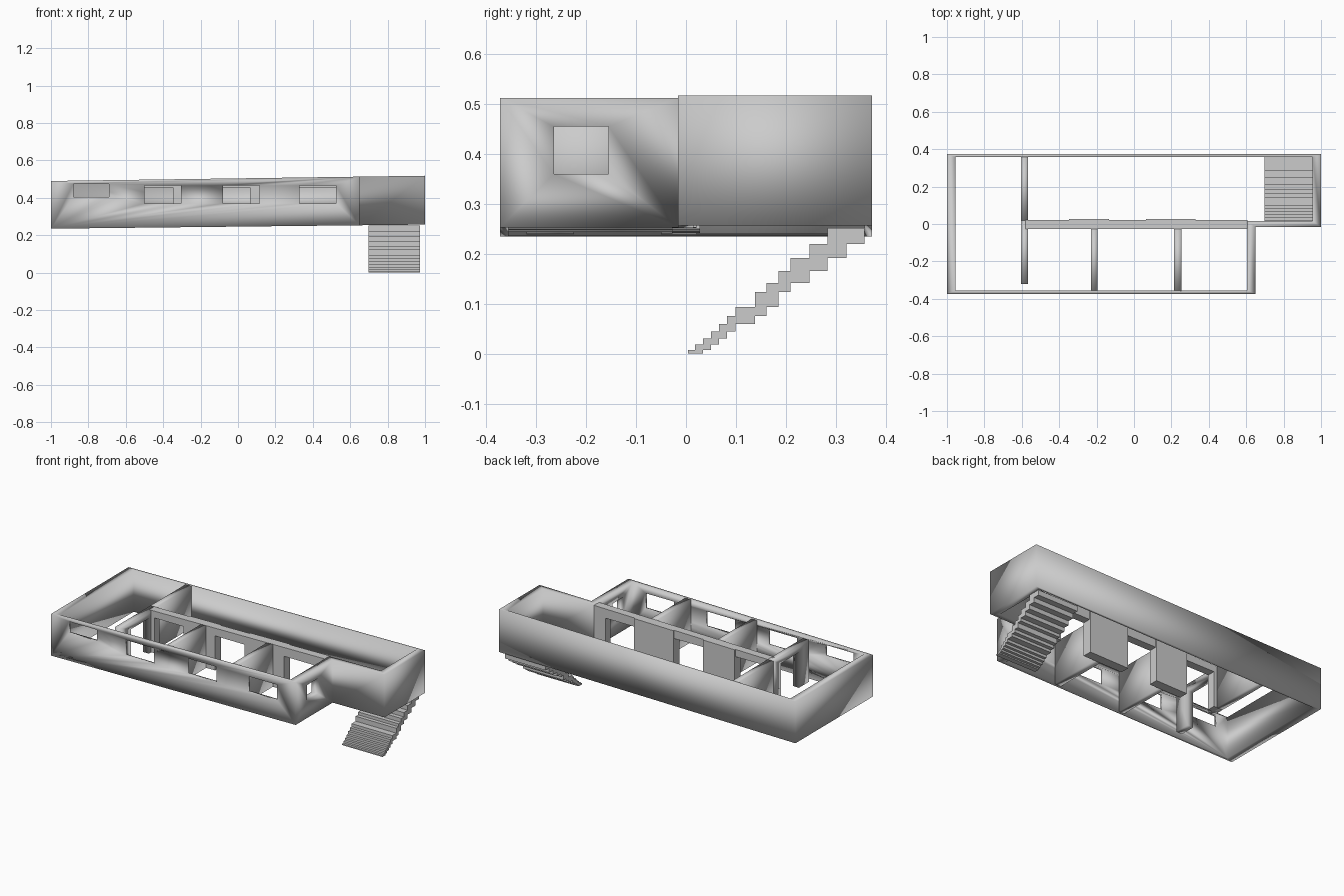
import bpy, bmesh

if "Cube" in bpy.data.objects:
    bpy.data.objects.remove(bpy.data.objects["Cube"])

grey = bpy.data.materials.new("plain_grey")
grey.diffuse_color = (0.6, 0.6, 0.6, 1)
grey.use_nodes = True
grey.node_tree.nodes["Principled BSDF"].inputs["Base Color"].default_value = grey.diffuse_color


def low(x):
    return 0.246 + 0.011 * x


def high(x):
    return 0.504 + 0.014 * x


def finish(bm, name):
    bmesh.ops.recalc_face_normals(bm, faces=bm.faces[:])
    me = bpy.data.meshes.new(name)
    bm.to_mesh(me)
    bm.free()
    me.materials.append(grey)
    ob = bpy.data.objects.new(name, me)
    bpy.context.collection.objects.link(ob)
    return ob


def smooth(ob):
    for p in ob.data.polygons:
        p.use_smooth = True


def add_box(bm, x0, x1, y0, y1, z0, z1):
    vs = bmesh.ops.create_cube(bm, size=1)["verts"]
    for v in vs:
        v.co.x = x1 if v.co.x > 0 else x0
        v.co.y = y1 if v.co.y > 0 else y0
        v.co.z = z1 if v.co.z > 0 else z0
    return vs


def wall(name, x0, x1, y0, y1):
    """Wall block following the slight slope of the storey."""
    bm = bmesh.new()
    for v in add_box(bm, x0, x1, y0, y1, 0, 1):
        v.co.z = high(v.co.x) if v.co.z > 0.5 else low(v.co.x)
    return finish(bm, name)


def cut(ob, boxes):
    """Cut box-shaped openings through a wall."""
    bm = bmesh.new()
    for b in boxes:
        add_box(bm, *b)
    cutter = finish(bm, "opening_cutter")
    cutter.hide_render = True
    mod = ob.modifiers.new("openings", 'BOOLEAN')
    mod.operation = 'DIFFERENCE'
    mod.solver = 'EXACT'
    mod.object = cutter
    bpy.context.view_layer.objects.active = ob
    bpy.ops.object.modifier_apply(modifier=mod.name)
    bpy.data.objects.remove(cutter)


# outer wall: L-shaped ring, softly shaded all round
outer = [(-1, -.373), (.65, -.373), (.65, -.016), (1, -.016), (1, .373), (-1, .373)]
inner = [(-.955, -.356), (.605, -.356), (.605, .015), (.955, .015), (.955, .358), (-.955, .358)]
bm = bmesh.new()
loops = [[bm.verts.new((x, y, f(x))) for x, y in pts]
         for pts, f in ((outer, low), (outer, high), (inner, high), (inner, low))]
for k in range(4):
    a, b = loops[k], loops[(k + 1) % 4]
    for i in range(6):
        j = (i + 1) % 6
        bm.faces.new((a[i], a[j], b[j], b[i]))
outer_wall = finish(bm, "outer_wall")

# windows: four at the front, one on the right
windows = [(-.88, -.69, -.5, -.3, .405, .475)]
windows += [(x, x + .195, -.5, -.3, .37, .465) for x in (-.5, -.08, .33)]
windows.append((.55, .7, -.265, -.155, .36, .455))
cut(outer_wall, windows)
smooth(outer_wall)

# long corridor wall with three doorways
corridor_wall = wall("corridor_wall", -.58, .607, -.028, .021)
cut(corridor_wall, [(x0, x1, -.1, .1, .1, .455)
                    for x0, x1 in ((-.545, -.348), (-.135, .065), (.33, .53))])

# thin panels on the corridor side between the doorways
for i, (x0, x1) in enumerate(((-.348, -.135), (.065, .33))):
    wall(f"corridor_panel_{i}", x0, x1, .02, .028)

# cross walls between rooms
smooth(wall("room_wall_left", -.23, -.195, -.357, -.027))
smooth(wall("room_wall_right", .215, .255, -.357, -.027))
smooth(wall("end_wall_back", -.605, -.566, .02, .359))
end_wall = wall("end_wall_front", -.605, -.566, -.32, .02)
cut(end_wall, [(-.7, -.5, -.225, -.05, .1, .455)])
smooth(end_wall)

# staircase: zigzag of overlapping steps, (y start, top z)
steps = [(.004, .007), (.018, .018), (.034, .030), (.050, .044), (.066, .060),
         (.082, .076), (.099, .094), (.138, .124), (.161, .142), (.185, .166),
         (.210, .192), (.248, .220), (.284, .252)]
ends = [s[0] for s in steps[1:]] + [.322, .358]
for i, (y, top) in enumerate(steps):
    bottom = steps[i - 1][1] if i else 0
    bm = bmesh.new()
    add_box(bm, .698, .972, y, ends[i + 1], bottom, top)
    finish(bm, f"stair_step_{i}")
